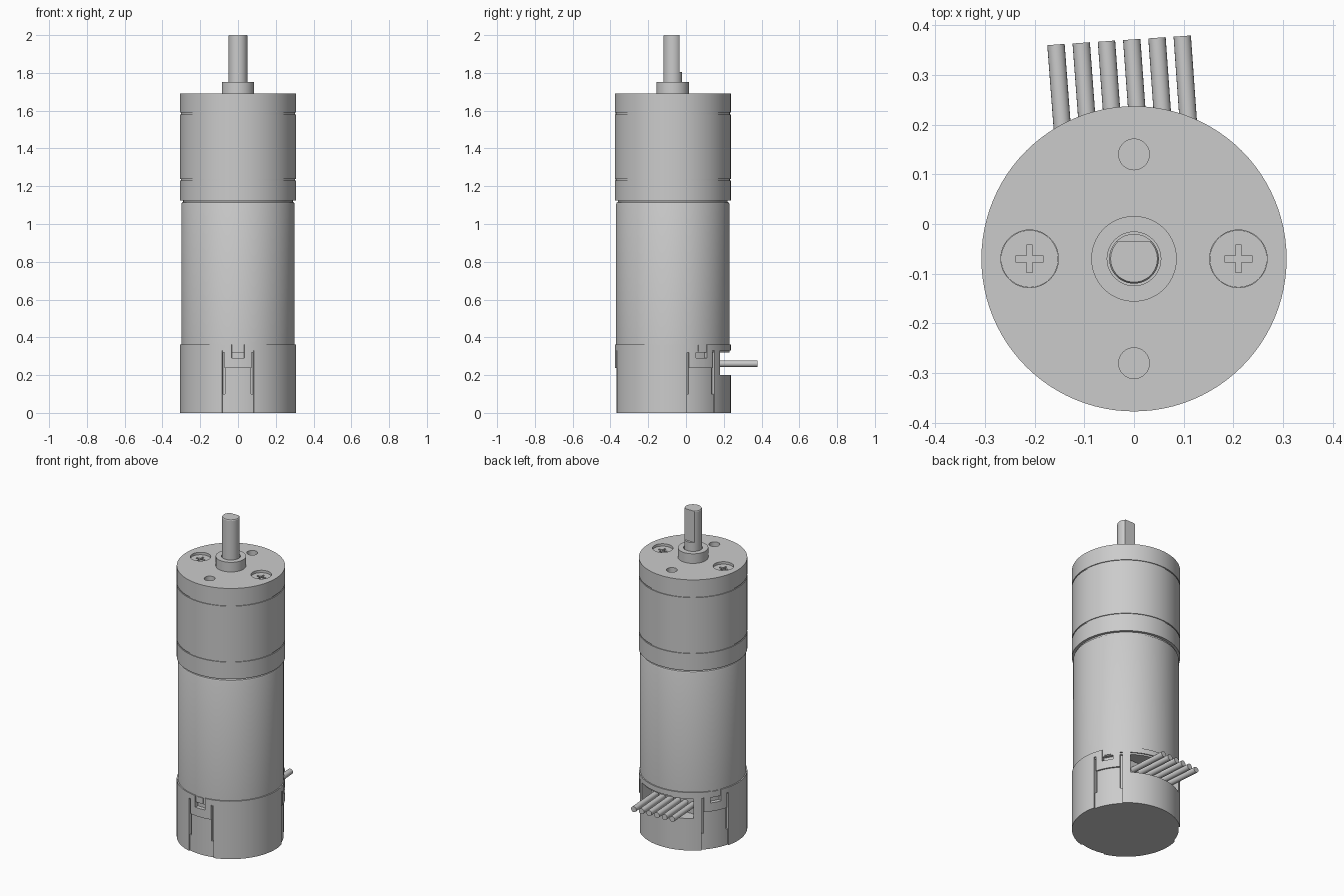
import bpy, bmesh
from math import sin, cos, radians, pi
from mathutils import Vector

AXIS = Vector((0, -0.07, 0))
R = 0.307

if "Cube" in bpy.data.objects:
    bpy.data.objects.remove(bpy.data.objects["Cube"])

grey = bpy.data.materials.new("plain grey")
grey.use_nodes = True
grey.diffuse_color = (0.6, 0.6, 0.6, 1)
grey.node_tree.nodes["Principled BSDF"].inputs["Base Color"].default_value = (0.6, 0.6, 0.6, 1)


def finish(name, bm):
    bmesh.ops.recalc_face_normals(bm, faces=bm.faces)
    mesh = bpy.data.meshes.new(name)
    bm.to_mesh(mesh)
    bm.free()
    mesh.materials.append(grey)
    obj = bpy.data.objects.new(name, mesh)
    bpy.context.collection.objects.link(obj)
    return obj


def lathe(name, profile, center=AXIS, sides=96):
    """Solid of revolution from (radius, height) pairs, capped at both ends."""
    bm = bmesh.new()
    rings = [[bm.verts.new(center + Vector((r * cos(2 * pi * i / sides), r * sin(2 * pi * i / sides), z)))
              for i in range(sides)] for r, z in profile]
    for low, high in zip(rings, rings[1:]):
        for i in range(sides):
            j = (i + 1) % sides
            bm.faces.new((low[i], low[j], high[j], high[i]))
    bm.faces.new(rings[0])
    bm.faces.new(rings[-1])
    return finish(name, bm)


def box(name, x, y, z):
    bm = bmesh.new()
    bmesh.ops.create_cube(bm, size=1)
    for v in bm.verts:
        v.co = [(lo + hi) / 2 + c * (hi - lo) for c, (lo, hi) in zip(v.co, (x, y, z))]
    return finish(name, bm)


def sector(name, r, z, a, steps=10):
    """Curved block spanning radii r, heights z and angles a (degrees)."""
    bm = bmesh.new()
    loops = []
    for i in range(steps + 1):
        t = radians(a[0] + (a[1] - a[0]) * i / steps)
        corners = ((r[0], z[0]), (r[1], z[0]), (r[1], z[1]), (r[0], z[1]))
        loops.append([bm.verts.new(AXIS + Vector((q * cos(t), q * sin(t), h))) for q, h in corners])
    for one, two in zip(loops, loops[1:]):
        for k in range(4):
            bm.faces.new((one[k], one[k - 1], two[k - 1], two[k]))
    bm.faces.new(loops[0])
    bm.faces.new(loops[-1])
    return finish(name, bm)


def select(obj):
    bpy.ops.object.select_all(action='DESELECT')
    obj.select_set(True)
    bpy.context.view_layer.objects.active = obj


def cut(obj, cutters):
    select(obj)
    for c in cutters:
        mod = obj.modifiers.new("cut", 'BOOLEAN')
        mod.operation = 'DIFFERENCE'
        mod.solver = 'EXACT'
        mod.object = c
        bpy.ops.object.modifier_apply(modifier=mod.name)
        bpy.data.objects.remove(c)


def smooth(obj):
    select(obj)
    bpy.ops.object.shade_smooth_by_angle(angle=radians(30))


parts = []

# Motor can with a rounded upper rim
parts.append(lathe("motor_can", [(0.3, 0.32), (0.3, 1.105), (0.297, 1.113), (0.29, 1.117), (0.29, 1.13)]))

# Gearbox with two grooves around it
profile = [(R, 1.125)]
for g in (1.235, 1.585):
    profile += [(R, g - 0.004), (R - 0.005, g - 0.004), (R - 0.005, g + 0.004), (R, g + 0.004)]
gearbox = lathe("gearbox", profile + [(R, 1.692)])
holes = []
for y in (0.14, -0.28):
    holes.append(lathe("mount_hole", [(0.031, 1.6), (0.031, 1.8)], Vector((0, y, 0)), 32))
for x in (-0.21, 0.21):
    holes.append(lathe("screw_hole", [(0.058, 1.64), (0.058, 1.8)], Vector((x, -0.07, 0)), 48))
cut(gearbox, holes)
parts.append(gearbox)

# Cross-slotted screws
for side, x in (("right", -0.21), ("left", 0.21)):
    screw = lathe(side + "_screw", [(0.0575, 1.635), (0.0575, 1.677)], Vector((x, -0.07, 0)), 48)
    cut(screw, [box("slot", (x - a, x + a), (-0.07 - b, -0.07 + b), (1.655, 1.7))
                for a, b in ((0.028, 0.006), (0.006, 0.028))])
    parts.append(screw)

# Output boss and flatted shaft
boss = lathe("output_boss", [(0.086, 1.685), (0.086, 1.752)])
cut(boss, [lathe("bore", [(0.054, 1.735), (0.054, 1.8)], sides=48)])
shaft = lathe("output_shaft", [(0.05, 1.7), (0.05, 1.995), (0.047, 2.0)], sides=48)
cut(shaft, [box("flat", (-0.1, 0.1), (-0.035, 0.1), (1.805, 2.1))])
parts += [boss, shaft]

# End cap with three snap clips and a cable window
cap = lathe("end_cap", [(R, 0), (R, 0.362)])
cutters = [box("cable_window", (-0.177, 0.177), (0.09, 0.4), (0.2, 0.33))]
for a in (-90, 30, 150):
    cutters.append(sector("clip_recess", (R - 0.009, 0.4), (-0.1, 0.237), (a - 16, a + 16)))
    for s in (-1, 1):
        cutters.append(sector("clip_slot", (R - 0.02, 0.4), (0.1, 0.33),
                              sorted((a + s * 13.6, a + s * 16)), 2))
    cutters.append(sector("clip_hole", (R - 0.025, 0.4), (0.29, 0.4), (a - 6.3, a + 6.3), 4))
    parts.append(sector("clip_hook", (R - 0.03, R - 0.002), (0.325, 0.36), (a - 3.6, a + 3.6), 3))
cut(cap, cutters)
parts.append(cap)

# Terminal block and six slightly slanted wires
parts.append(box("terminal_block", (-0.15, 0.15), (0.08, 0.13), (0.2, 0.315)))
for i in range(6):
    tip = Vector((-0.157 + 0.0508 * i, 0.361 + 0.0034 * i, 0.26))
    root = Vector((tip.x + 0.019, 0.11, 0.26))
    span = tip - root
    wire = lathe("wire_%d" % (i + 1), [(0.0175, 0), (0.0175, span.length)], Vector(), 20)
    wire.matrix_world = span.to_track_quat('Z', 'Y').to_matrix().to_4x4()
    wire.location = root
    parts.append(wire)

for p in parts:
    smooth(p)
